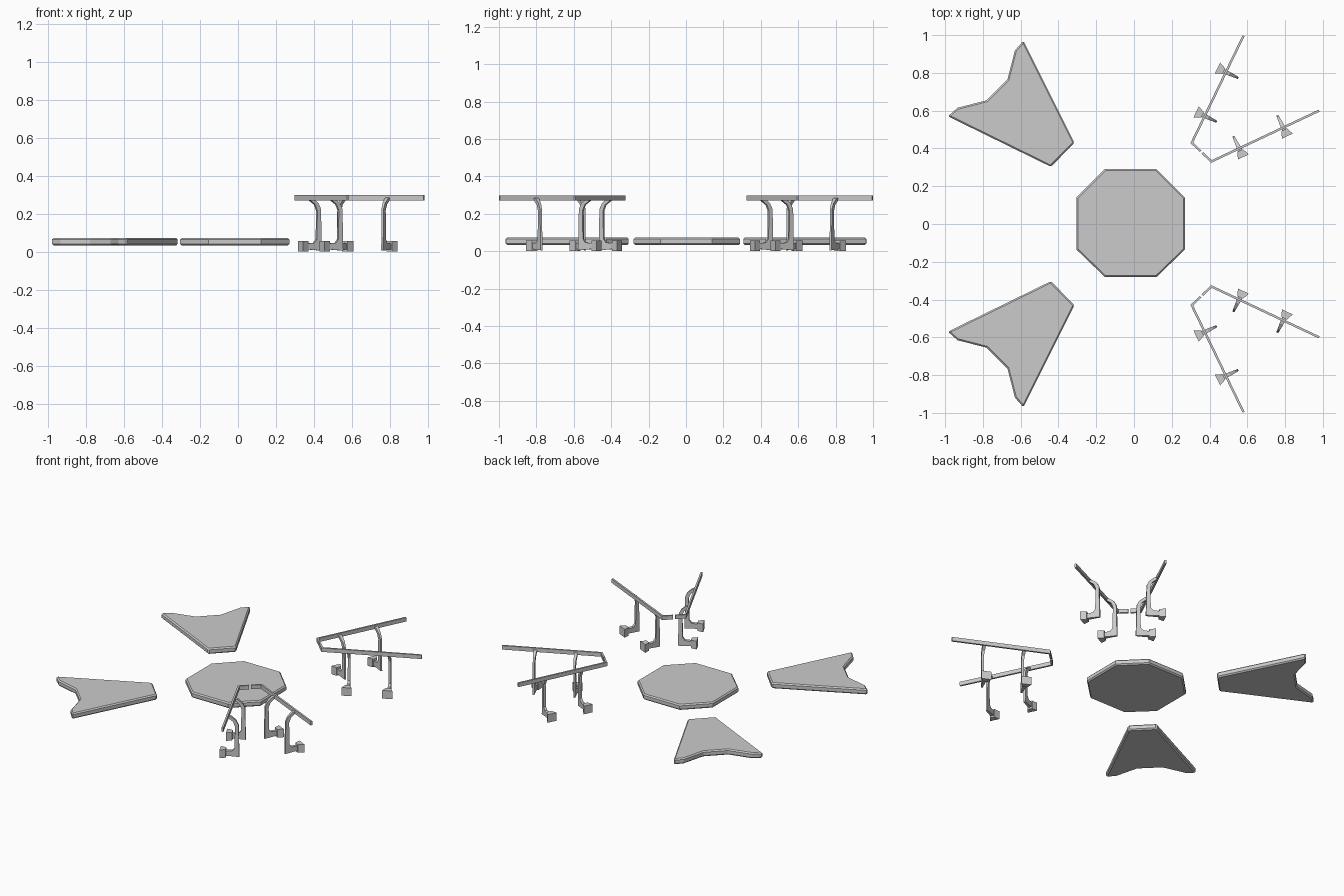
import bpy, bmesh
from mathutils import Vector

if "Cube" in bpy.data.objects:
    bpy.data.objects.remove(bpy.data.objects["Cube"])


def finish(name, bm):
    bmesh.ops.recalc_face_normals(bm, faces=bm.faces)
    me = bpy.data.meshes.new(name)
    bm.to_mesh(me)
    bm.free()
    ob = bpy.data.objects.new(name, me)
    bpy.context.collection.objects.link(ob)
    return ob


def add_prism(bm, lower, upper):
    """Closed solid between two matching outlines."""
    a = [bm.verts.new(p) for p in lower]
    b = [bm.verts.new(p) for p in upper]
    bm.faces.new(a)
    bm.faces.new(b)
    for i in range(len(a)):
        j = (i + 1) % len(a)
        bm.faces.new((a[i], a[j], b[j], b[i]))


def slab(name, pts, z0=0.033, z1=0.072):
    bm = bmesh.new()
    add_prism(bm, [(x, y, z0) for x, y in pts], [(x, y, z1) for x, y in pts])
    ob = finish(name, bm)
    mod = ob.modifiers.new("edge_chamfer", 'BEVEL')
    mod.width = 0.008
    mod.segments = 1
    mod.limit_method = 'ANGLE'
    mod.angle_limit = 1.2
    return ob


# central octagonal slab
slab("octagon_slab", [(-0.155, 0.29), (0.12, 0.29), (0.27, 0.14), (0.27, -0.135),
                      (0.12, -0.28), (-0.155, -0.28), (-0.305, -0.135), (-0.305, 0.14)])

# two notched wing slabs
wing = [(-0.585, 0.97), (-0.63, 0.92), (-0.67, 0.765), (-0.78, 0.655),
        (-0.935, 0.615), (-0.985, 0.57), (-0.44, 0.303), (-0.315, 0.43)]
for side, tag in ((1, "back"), (-1, "front")):
    slab("wing_slab_" + tag, [(x, y * side) for x, y in wing])

# rails: half of each follows the mirrored path with a hairline gap in the middle
HALF_W, Z0, Z1 = 0.006, 0.27, 0.297


def offset_path(path, d):
    out = []
    for i, p in enumerate(path):
        dirs = []
        if i > 0:
            dirs.append((p - path[i - 1]).normalized())
        if i < len(path) - 1:
            dirs.append((path[i + 1] - p).normalized())
        n = sum((Vector((-t.y, t.x)) for t in dirs), Vector((0, 0))).normalized()
        k = n.dot(Vector((-dirs[0].y, dirs[0].x)))
        out.append(p + n * d / k)
    return out


paths = [[(0.58, 0.997), (0.306, 0.43), (0.352, 0.386)],
         [(0.98, 0.60), (0.41, 0.331), (0.362, 0.376)]]
for side, tag in ((1, "back"), (-1, "front")):
    for k, path in enumerate(paths):
        path = [Vector((x, y * side)) for x, y in path]
        loop = offset_path(path, HALF_W) + offset_path(path, -HALF_W)[::-1]
        bm = bmesh.new()
        add_prism(bm, [(p.x, p.y, Z0) for p in loop], [(p.x, p.y, Z1) for p in loop])
        finish(f"rail_{tag}_{k}", bm)

# bracket legs: profile is (distance inward from the rail, height)
profile = [(-0.004, 0.275), (0.004, 0.285), (0.022, 0.28), (0.052, 0.255), (0.067, 0.225),
           (0.072, 0.005), (-0.015, 0.012), (-0.015, 0.043), (0.027, 0.046),
           (0.042, 0.065), (0.045, 0.215), (0.032, 0.248)]


def leg(name, base, inward):
    inward = Vector(inward).normalized()
    tangent = Vector((-inward.y, inward.x))

    def at(n, t, z):
        p = base + inward * n + tangent * t
        return (p.x, p.y, z)

    def half(n):
        return 0.012 - 0.09 * max(n, 0)

    bm = bmesh.new()
    add_prism(bm, [at(n, -half(n), z) for n, z in profile],
              [at(n, half(n), z) for n, z in profile])
    # flared foot block on the outside
    foot = [(-0.05, -0.032), (-0.05, 0.032), (-0.012, 0.016), (-0.012, -0.016)]
    add_prism(bm, [at(n, t, 0.0) for n, t in foot], [at(n, t, 0.056) for n, t in foot])
    finish(name, bm)


spots = [((0.487, 0.804), (0.9, -0.434)), ((0.374, 0.572), (0.9, -0.434)),
         ((0.557, 0.4), (-0.434, 0.9)), ((0.79, 0.51), (-0.434, 0.9))]
for side, tag in ((1, "back"), (-1, "front")):
    for k, (p, d) in enumerate(spots):
        leg(f"leg_{tag}_{k}", Vector((p[0], p[1] * side)), (d[0], d[1] * side))
